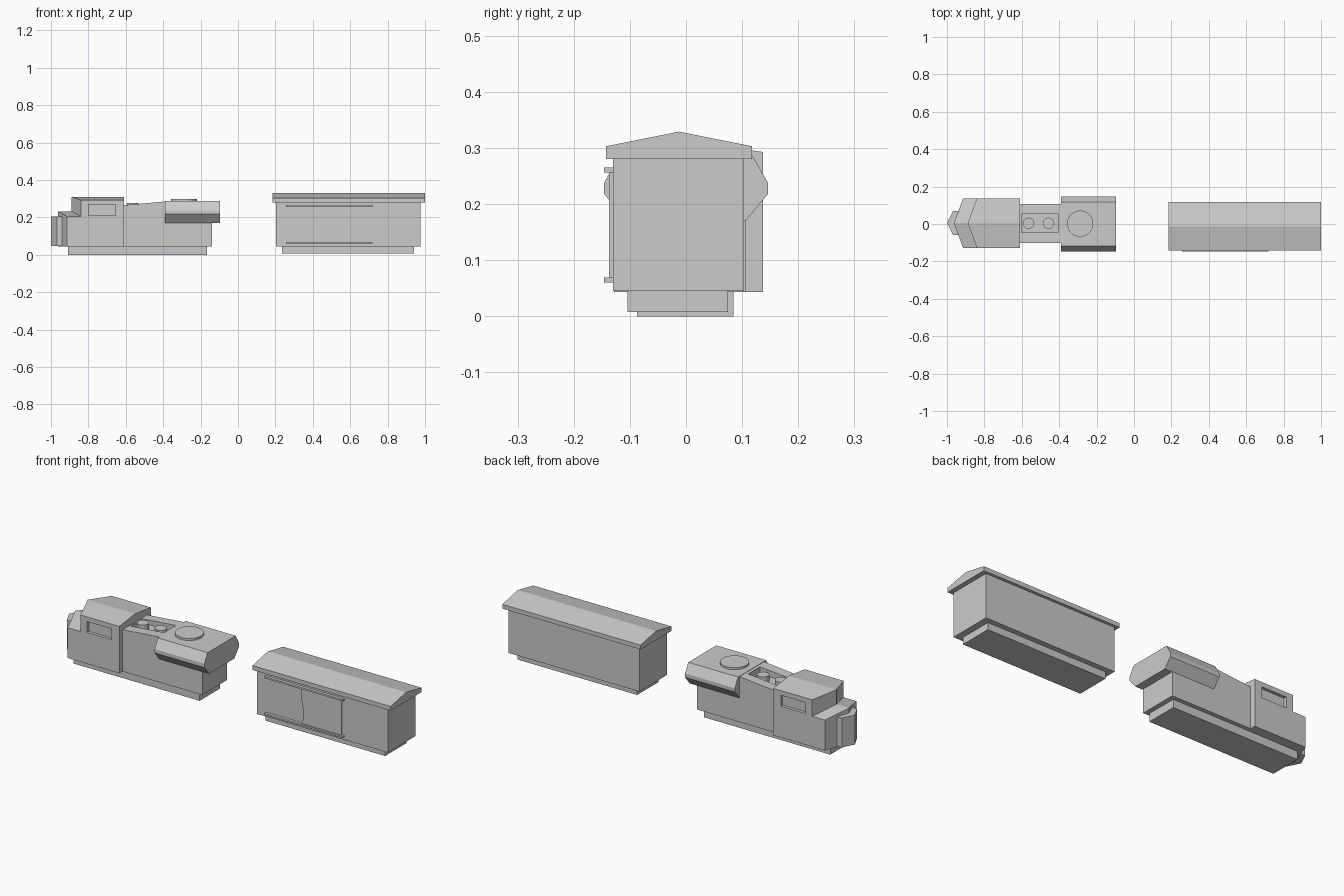
import bpy, bmesh, math

if "Cube" in bpy.data.objects:
    bpy.data.objects.remove(bpy.data.objects["Cube"])


def finish(name, bm):
    bmesh.ops.recalc_face_normals(bm, faces=bm.faces[:])
    me = bpy.data.meshes.new(name)
    bm.to_mesh(me)
    bm.free()
    ob = bpy.data.objects.new(name, me)
    bpy.context.collection.objects.link(ob)
    return ob


def prism(name, pts, axis, a, b):
    """Extrude a 2D outline along an axis from a to b."""
    def place(p, t):
        return {'x': (t, p[0], p[1]), 'y': (p[0], t, p[1]), 'z': (p[0], p[1], t)}[axis]
    bm = bmesh.new()
    lo = [bm.verts.new(place(p, a)) for p in pts]
    hi = [bm.verts.new(place(p, b)) for p in pts]
    bm.faces.new(lo)
    bm.faces.new(hi)
    n = len(pts)
    for i in range(n):
        j = (i + 1) % n
        bm.faces.new((lo[i], lo[j], hi[j], hi[i]))
    return finish(name, bm)


def box(name, x0, x1, y0, y1, z0, z1):
    return prism(name, [(x0, y0), (x1, y0), (x1, y1), (x0, y1)], 'z', z0, z1)


def gable(name, x0, x1, y0, y1, z0, ze, zr, v0=0, v1=0):
    """Block with a pitched top; v0 and v1 push the centre line of each end forward."""
    c = (y0 + y1) / 2
    sec = [(y0, z0), (c, z0), (y1, z0), (y1, ze), (c, zr), (y0, ze)]
    bm = bmesh.new()
    a, b = [[bm.verts.new((x - (v if y == c else 0), y, z)) for y, z in sec]
            for x, v in ((x0, v0), (x1, v1))]
    for i in range(6):
        j = (i + 1) % 6
        bm.faces.new((a[i], a[j], b[j], b[i]))
    for r in (a, b):
        bm.faces.new((r[0], r[1], r[4], r[5]))
        bm.faces.new((r[1], r[2], r[3], r[4]))
    return finish(name, bm)


def disc(name, x, y, r, z0, z1, n=32):
    pts = [(x + r * math.cos(2 * math.pi * i / n), y + r * math.sin(2 * math.pi * i / n))
           for i in range(n)]
    return prism(name, pts, 'z', z0, z1)


def cut(target, cutter):
    m = target.modifiers.new(cutter.name, 'BOOLEAN')
    m.operation = 'DIFFERENCE'
    m.object = cutter
    m.solver = 'EXACT'
    cutter.hide_render = True
    cutter.hide_set(True)


# Locomotive base, wedge-fronted hood and cab
box("loco_base", -0.91, -0.165, -0.087, 0.085, 0, 0.045)
gable("loco_hood", -0.914, -0.84, -0.128, 0.137, 0.043, 0.205, 0.232, 0.049, 0.049)
cab = gable("loco_cab", -0.84, -0.61, -0.128, 0.137, 0.043, 0.293, 0.31, 0.049)

# Recessed cab windows
for side, y0, y1 in (("front", -0.2, -0.112), ("back", 0.121, 0.2)):
    cut(cab, box("window_cutter_" + side, -0.80, -0.655, y0, y1, 0.21, 0.268))

# Nose plough, flared then stepped in
prism("loco_nose", [(-1, 0.006), (-0.968, -0.058), (-0.94, -0.058), (-0.925, -0.04),
                    (-0.925, 0.052), (-0.94, 0.07), (-0.968, 0.07)], 'z', 0.048, 0.205)

# Engine body with sloping deck and sunken tray
body = prism("loco_body", [(-0.61, 0.043), (-0.14, 0.043), (-0.14, 0.28),
                           (-0.39, 0.285), (-0.61, 0.265)], 'y', -0.101, 0.107)
cut(body, box("tray_cutter", -0.602, -0.405, -0.045, 0.055, 0.245, 0.4))
for i, x in enumerate((-0.563, -0.458)):
    disc(f"tray_knob_{i}", x, 0.004, 0.03, 0.24, 0.276, 24)

# Faceted rear cowl with round cap
half = [(0.106, 0.17), (0.146, 0.218), (0.146, 0.238), (0.118, 0.287)]
prism("rear_cowl", half + [(-y, z) for y, z in reversed(half)], 'x', -0.39, -0.096)
disc("cowl_cap", -0.288, 0.002, 0.07, 0.28, 0.298)

# Wagon base, body and pitched roof
box("wagon_base", 0.235, 0.94, -0.104, 0.075, 0.008, 0.045)
box("wagon_body", 0.203, 0.975, -0.13, 0.103, 0.045, 0.282)
gable("wagon_roof", 0.185, 1.0, -0.143, 0.118, 0.28, 0.303, 0.329)

# Sliding door, slightly crooked at its leading edge, and its rails
prism("wagon_door", [(0.468, 0.067), (0.705, 0.067), (0.705, 0.258), (0.468, 0.258),
                     (0.472, 0.18), (0.48, 0.15), (0.48, 0.09)], 'y', -0.137, -0.12)
for name, z in (("top", 0.256), ("bottom", 0.06)):
    box("door_rail_" + name, 0.257, 0.718, -0.146, -0.125, z, z + 0.009)
